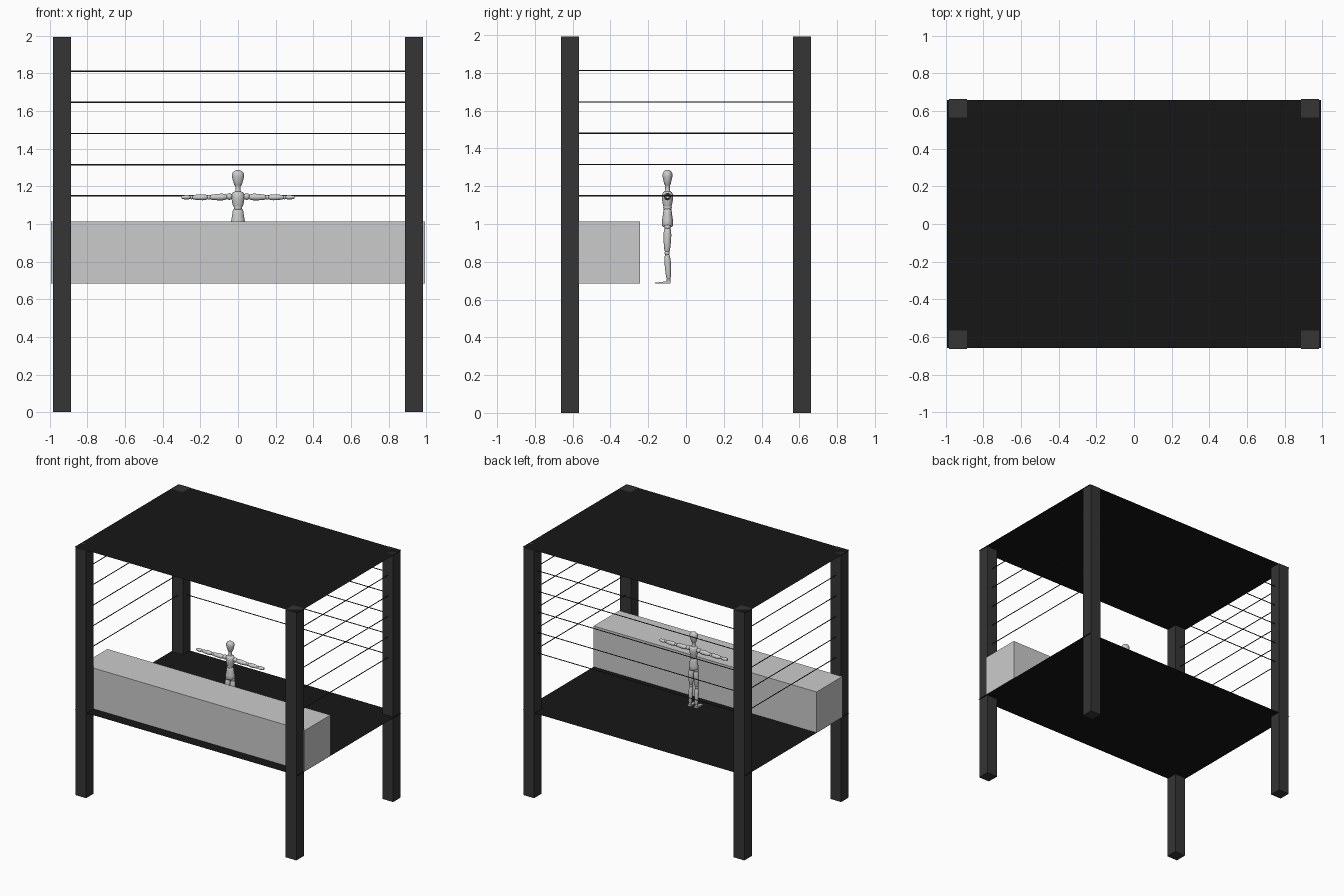
import bpy, bmesh, math
from mathutils import Vector

if "Cube" in bpy.data.objects:
    bpy.data.objects.remove(bpy.data.objects["Cube"])


def material(name, v):
    m = bpy.data.materials.new(name)
    m.diffuse_color = (v, v, v, 1)
    m.use_nodes = True
    m.node_tree.nodes["Principled BSDF"].inputs["Base Color"].default_value = m.diffuse_color
    return m


POST = material("dark_metal", 0.035)
PANEL = material("black_panel", 0.008)


def finish(bm, name, mat=None, smooth=False):
    bmesh.ops.recalc_face_normals(bm, faces=bm.faces)
    for f in bm.faces:
        f.smooth = smooth
    me = bpy.data.meshes.new(name)
    bm.to_mesh(me)
    bm.free()
    ob = bpy.data.objects.new(name, me)
    bpy.context.collection.objects.link(ob)
    if mat:
        me.materials.append(mat)
    return ob


def box(name, lo, hi, mat=None):
    bm = bmesh.new()
    bmesh.ops.create_cube(bm, size=1)
    for v in bm.verts:
        v.co = Vector([(l + h) / 2 + c * (h - l) for l, h, c in zip(lo, hi, v.co)])
    return finish(bm, name, mat)


def panel(name, z):
    bm = bmesh.new()
    bm.faces.new([bm.verts.new((sx * 0.993, sy * 0.659, z))
                  for sx, sy in ((-1, -1), (1, -1), (1, 1), (-1, 1))])
    ob = finish(bm, name, PANEL)
    return ob


def turned(name, a, b, profile, flat=1.0, seg=16):
    """Turned piece from a to b; profile = (t, radius); flat squashes the depth."""
    a, b = Vector(a), Vector(b)
    d = (b - a).normalized()
    side = Vector((0, 1, 0)) if abs(d.x) > 0.7 else Vector((1, 0, 0))
    deep = d.cross(side).normalized()
    side = deep.cross(d)
    bm = bmesh.new()
    rings = []
    for t, r in profile:
        c = a.lerp(b, t)
        rings.append([bm.verts.new(c + side * r * math.cos(k * math.tau / seg)
                                   + deep * r * flat * math.sin(k * math.tau / seg))
                      for k in range(seg)])
    for p, q in zip(rings, rings[1:]):
        for k in range(seg):
            n = (k + 1) % seg
            bm.faces.new((p[k], p[n], q[n], q[k]))
    bm.faces.new(rings[0])
    bm.faces.new(rings[-1])
    ob = finish(bm, name, None, True)
    for e in ob.data.edges:
        if sum(len(f.vertices) > 4 and set(e.vertices) <= set(f.vertices) for f in ob.data.polygons):
            e.use_edge_sharp = True
    return ob


def ball(name, c, r):
    bm = bmesh.new()
    bmesh.ops.create_uvsphere(bm, u_segments=14, v_segments=8, radius=r)
    bmesh.ops.translate(bm, verts=bm.verts, vec=c)
    return finish(bm, name, None, True)


# frame: four posts, floor and roof sheets
for sx in (-1, 1):
    for sy in (-1, 1):
        cx, cy = sx * 0.936, sy * 0.615
        box("post", (cx - 0.048, cy - 0.048, 0), (cx + 0.048, cy + 0.048, 1.993), POST)
panel("floor_sheet", 0.683)
panel("roof_sheet", 1.993)

# wire railing on the back and both sides
for i in range(5):
    z = 1.15 + i * 0.1655
    for name, a, b in (("back_wire", (-0.9, 0.615, z), (0.9, 0.615, z)),
                       ("left_wire", (-0.936, -0.58, z), (-0.936, 0.58, z)),
                       ("right_wire", (0.936, -0.58, z), (0.936, 0.58, z))):
        w = turned(name, a, b, [(0, 0.0033), (1, 0.0033)], seg=8)
        w.data.materials.append(POST)

# front counter
box("counter", (-0.993, -0.57, 0.684), (0.993, -0.243, 1.012))

# jointed figure: head, neck and trunk
Y = -0.098
turned("head", (0, Y, 1.203), (0, Y, 1.287),
       [(0, .015), (.08, .021), (.3, .026), (.55, .032), (.75, .032), (.9, .024), (.97, .014), (1, .004)], 0.8)
turned("neck", (0, Y, 1.168), (0, Y, 1.206), [(0, .017), (.3, .013), (.7, .012), (1, .014)])
turned("chest", (0, Y, 1.092), (0, Y, 1.172),
       [(0, .025), (.15, .029), (.5, .034), (.8, .035), (.95, .028), (1, .018)], 0.85)
ball("waist_joint", (0, Y, 1.087), 0.023)
turned("pelvis", (0, Y, 0.985), (0, Y, 1.082),
       [(0, .031), (.1, .038), (.35, .036), (.7, .030), (.92, .027), (1, .02)], 0.8)

# arms and legs, built once per side
LIMB = [(0, .55), (.1, .85), (.3, 1), (.6, .92), (.9, .75), (1, .5)]


def limb(name, a, b, r, flat=1.0):
    turned(name, a, b, [(t, k * r) for t, k in LIMB], flat)


for s in (-1, 1):
    z = 1.142
    ball("shoulder_joint", (s * 0.046, Y, z + 0.004), 0.018)
    limb("upper_arm", (s * 0.058, Y, z + 0.002), (s * 0.15, Y, z), 0.018)
    ball("elbow_joint", (s * 0.155, Y, z), 0.013)
    limb("forearm", (s * 0.162, Y, z), (s * 0.243, Y, z), 0.016)
    ball("wrist_joint", (s * 0.248, Y, z), 0.011)
    limb("hand", (s * 0.253, Y, z), (s * 0.301, Y, z), 0.016, 0.75)
    x = s * 0.022
    ball("hip_joint", (x, Y, 0.985), 0.018)
    limb("thigh", (x, Y, 0.982), (s * 0.025, Y - 0.002, 0.853), 0.021)
    ball("knee_joint", (s * 0.025, Y - 0.002, 0.846), 0.014)
    limb("shin", (s * 0.025, Y - 0.002, 0.84), (s * 0.028, Y + 0.006, 0.708), 0.017)
    ball("ankle_joint", (s * 0.028, Y + 0.006, 0.703), 0.011)
    foot = box("foot", (s * 0.028 - 0.014, -0.165, 0.685), (s * 0.028 + 0.014, -0.082, 0.699))
    for v in foot.data.vertices:
        if v.co.y < -0.12 and v.co.z > 0.69:
            v.co.z = 0.689
